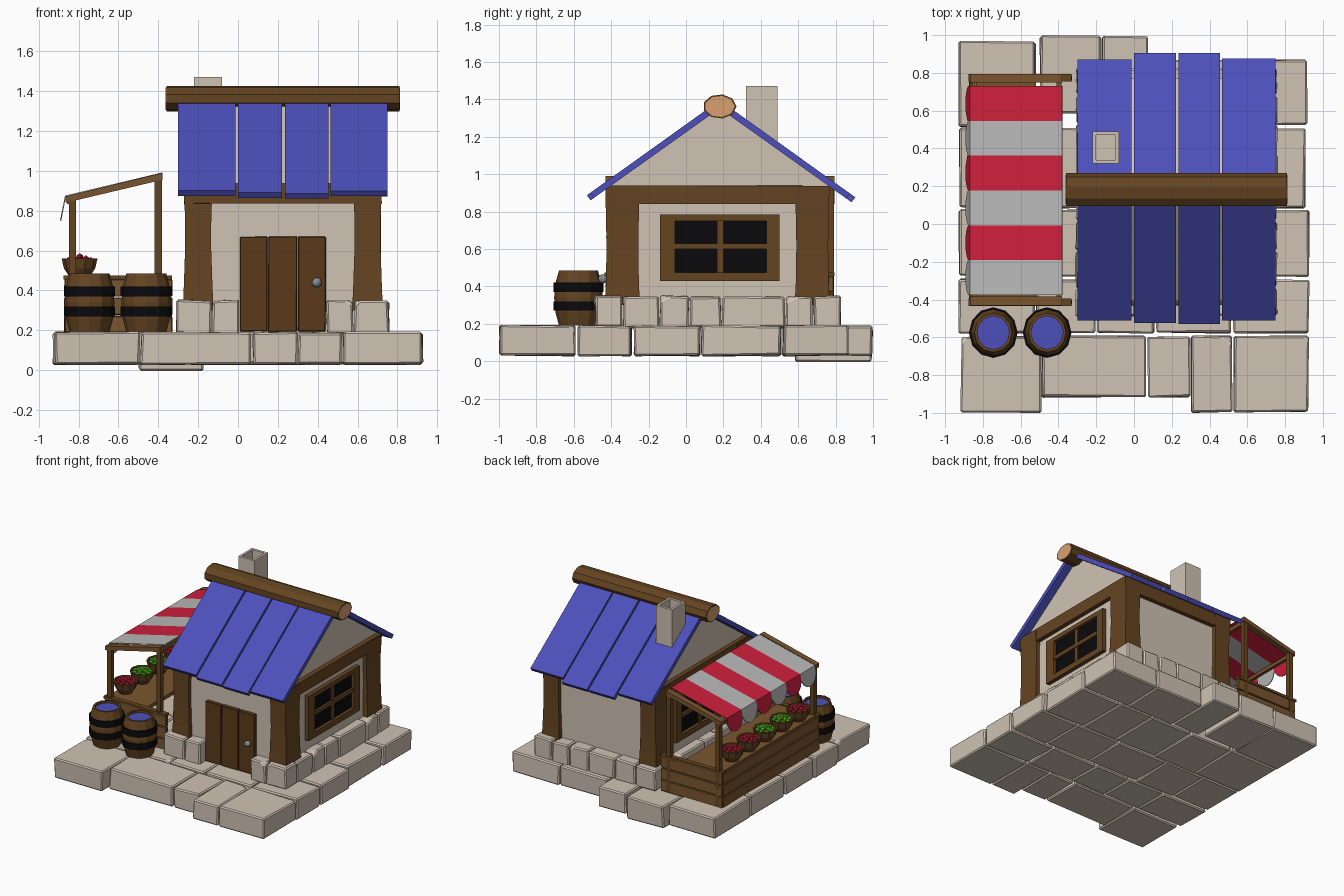
import bpy, bmesh, random
from math import pi, cos, sin, sqrt
from mathutils import Vector

if "Cube" in bpy.data.objects:
    bpy.data.objects.remove(bpy.data.objects["Cube"])

random.seed(4)


def mat(name, r, g, b):
    m = bpy.data.materials.new(name)
    m.diffuse_color = [(c / 255) ** 2.2 for c in (r, g, b)] + [1]
    m.use_nodes = True
    m.node_tree.nodes["Principled BSDF"].inputs["Base Color"].default_value = m.diffuse_color
    return m


STONE = mat("stone", 206, 193, 178)
WOOD = mat("timber", 101, 70, 38)
DOOR = mat("door_wood", 92, 60, 32)
PALE = mat("stall_wood", 120, 86, 50)
CUT = mat("cut_wood", 215, 160, 112)
BLUE = mat("blue", 78, 81, 186)
BLACK = mat("black", 18, 18, 20)
RED = mat("red", 205, 36, 62)
GREEN = mat("green", 90, 200, 40)
GREY = mat("cloth_grey", 184, 184, 184)
METAL = mat("metal", 140, 145, 150)


def finish(name, bm, material):
    bmesh.ops.recalc_face_normals(bm, faces=bm.faces[:])
    me = bpy.data.meshes.new(name)
    bm.to_mesh(me)
    bm.free()
    me.materials.append(material)
    ob = bpy.data.objects.new(name, me)
    bpy.context.collection.objects.link(ob)
    return ob


def box(name, x0, x1, y0, y1, z0, z1, material, jit=0.0, bevel=0.0, chip=0.0):
    bm = bmesh.new()
    bmesh.ops.create_cube(bm, size=1)
    lo, hi = Vector((x0, y0, z0)), Vector((x1, y1, z1))
    for v in bm.verts:
        for i in range(3):
            v.co[i] = (lo[i] if v.co[i] < 0 else hi[i]) + random.uniform(-jit, jit)
    if chip:  # slice off one upper corner
        c = max(bm.verts, key=lambda v: v.co.z + random.uniform(0, .04)).co.copy()
        n = (c - (lo + hi) / 2).normalized()
        n = Vector((n.x + .4 * (n.x > 0) - .2, n.y, abs(n.z) + .5)).normalized()
        bmesh.ops.bisect_plane(bm, geom=bm.verts[:] + bm.edges[:] + bm.faces[:],
                               plane_co=c - n * chip, plane_no=n, clear_outer=True)
        bmesh.ops.holes_fill(bm, edges=bm.edges[:])
    if bevel:
        bmesh.ops.bevel(bm, geom=bm.edges[:], offset=bevel, segments=1,
                        affect='EDGES', clamp_overlap=True)
    return finish(name, bm, material)


def stone(name, x0, x1, y0, y1, z0, z1):
    return box(name, x0 + .004, x1 - .004, y0 + .004, y1 - .004, z0, z1, STONE,
               .005, .009, random.choice((0, .015, .025)))


def prism(name, axis, pts, a, b, material):
    """Extrude a 2D profile along x (profile y,z) or y (profile x,z)."""
    put = (lambda p, t: (t, *p)) if axis == 'x' else (lambda p, t: (p[0], t, p[1]))
    bm = bmesh.new()
    A = [bm.verts.new(put(p, a)) for p in pts]
    B = [bm.verts.new(put(p, b)) for p in pts]
    bm.faces.new(A)
    bm.faces.new(B)
    for i in range(len(pts)):
        j = (i + 1) % len(pts)
        bm.faces.new((A[i], A[j], B[j], B[i]))
    return finish(name, bm, material)


def loft(name, cx, cy, rings, n, material):
    """Stack rings (rx, ry, z); n=4 gives a square section of half-size rx, ry."""
    k, ph = (sqrt(2), pi / 4) if n == 4 else (1, 0)
    bm = bmesh.new()
    R = [[bm.verts.new((cx + k * rx * cos(ph + 2 * pi * i / n),
                        cy + k * ry * sin(ph + 2 * pi * i / n), z)) for i in range(n)]
         for rx, ry, z in rings]
    bm.faces.new(R[0])
    bm.faces.new(R[-1])
    for a, b in zip(R, R[1:]):
        for i in range(n):
            j = (i + 1) % n
            bm.faces.new((a[i], a[j], b[j], b[i]))
    return finish(name, bm, material)


# paving: rows of stones (y0, y1, x breaks)
for y0, y1, xs in ((-.58, -.29, (-.93, -.52, -.2, .11, .52, .93)),
                   (-.28, .08, (-.93, -.6, -.25, .2, .6, .93)),
                   (.08, .51, (-.93, -.5, -.12, .25, .55, .91)),
                   (.52, .87, (.08, .5, .92))):
    for a, b in zip(xs, xs[1:]):
        stone("paving_stone", a, b, y0, y1, .03, .19)
for a, b, y0, y1, z0 in ((-.92, -.49, -1, -.59, .03), (-.49, .07, -.92, -.59, .03),
                         (.07, .30, -.92, -.59, .03), (.30, .525, -1, -.59, .03),
                         (.525, .93, -1, -.59, .03), (-.93, -.52, .51, .97, .03),
                         (-.50, -.17, .58, 1, 0), (-.17, .08, .52, 1, .03)):
    stone("paving_stone", a, b, y0, y1, z0, .19 if z0 else .175)

# foundation blocks
for a, b in ((-.31, -.13), (-.13, .01), (.44, .58), (.58, .76)):
    stone("foundation_front", a, b, -.49, -.34, .18, .35)
YB = (-.34, -.14, .02, .19, .53, .68)
for a, b in zip(YB, YB[1:]):
    stone("foundation_right", .62, .76, a, b, .18, .35 - .01 * random.random())
    stone("foundation_left", -.31, -.17, a, b, .18, .35 - .01 * random.random())
XB = (-.31, -.13, .05, .28, .45, .6, .76)
for a, b in zip(XB, XB[1:]):
    stone("foundation_back", a, b, .68, .83, .18, .35 - .01 * random.random())

# plaster walls and gables
box("plaster_walls", -.235, .685, -.395, .73, .18, .94, STONE)
prism("gables", 'x', [(-.41, .935), (.77, .935), (.18, 1.37)], -.235, .685, STONE)

# timber frame: wavy corner posts and top beams
for cx in (-.20, .65):
    for cy in (-.34, .675):
        loft("corner_post", cx, cy, [(.077, .094, .3), (.072, .088, .42), (.065, .085, .62),
                                     (.066, .088, .78), (.074, .092, .93)], 4, WOOD)
for y0, y1 in ((-.43, -.36), (.69, .765)):
    box("eave_beam", -.27, .72, y0, y1, .835, .935, WOOD, .003)
for x0, x1 in ((-.27, -.2), (.65, .72)):
    box("gable_beam", x0, x1, -.43, .765, .84, .94, WOOD, .003)

# windows on both side walls
for s in (1, -1):
    def wbox(name, d0, d1, *rest):
        a, b = sorted((.225 + s * d0, .225 + s * d1))
        box(name, a, b, *rest)
    wbox("window_glass", .44, .468, -.08, .45, .46, .77, BLACK)
    wbox("window_frame_top", .44, .492, -.14, .50, .75, .785, WOOD)
    wbox("window_frame_sill", .44, .492, -.14, .50, .43, .475, WOOD)
    wbox("window_frame_side", .44, .492, -.14, -.06, .475, .75, WOOD)
    wbox("window_frame_side", .44, .492, .43, .50, .475, .75, WOOD)
    wbox("window_mullion", .44, .48, .165, .20, .475, .75, WOOD)
    wbox("window_transom", .44, .485, -.06, .43, .60, .63, WOOD)

# door planks and knob
for a, b in ((.01, .148), (.152, .296), (.30, .44)):
    box("door_plank", a, b, -.425, -.38, .195, .67, DOOR, .002, .004)
bm = bmesh.new()
bmesh.ops.create_icosphere(bm, subdivisions=2, radius=.025)
bmesh.ops.translate(bm, verts=bm.verts[:], vec=(.395, -.445, .44))
finish("door_knob", bm, METAL)

# roof planks on both slopes
for x0, x1, f, b in ((-.30, -.012, -.51, .872), (0, .222, -.525, .905),
                     (.235, .455, -.53, .905), (.465, .75, -.512, .876)):
    for e, d in ((f, 1), (b, -1)):
        w = abs(e - .18)
        prism("roof_plank", 'x', [(.18, 1.395), (e, 1.395 - .715 * w),
                                  (e + d * .02, 1.368 - .715 * w), (.18, 1.352)], x0, x1, BLUE)

# ridge log with pale cut ends
for name, rx, ry, a, b, m in (("ridge_log", .065, .09, -.36, .81, WOOD),
                              ("ridge_log_end", .057, .08, -.363, .813, CUT)):
    prism(name, 'x', [(.18 + ry * cos(pi * i / 4.5), 1.362 + rx * sin(pi * i / 4.5))
                      for i in range(9)], a, b, m)

# hollow chimney
loft("chimney", -.15, .405, [(.07, .085, 1.1), (.07, .085, 1.47), (.052, .065, 1.47),
                             (.052, .065, 1.3)], 4, STONE)

# barrels
for cx in (-.745, -.46):
    prof = ((.1, .19), (.118, .26), (.125, .34), (.118, .42), (.1, .485), (.085, .485), (.085, .45))
    loft("barrel", cx, -.575, [(r, r * 1.04, z) for r, z in prof], 12, WOOD)
    loft("barrel_water", cx, -.575, [(.086, .089, .44), (.086, .089, .468)], 12, BLUE)
    for z in (.27, .37):
        loft("barrel_band", cx, -.575, [(.129, .134, z), (.129, .134, z + .05)], 12, BLACK)

# stall counter: plank panels, rim and shelf
for i in range(3):
    z0 = .185 + .092 * i
    box("counter_plank", -.872, -.84, -.42, .78, z0, z0 + .087, PALE, .002, .004)
    for y in (-.43, .76):
        box("counter_end_plank", -.868, -.33, y, y + .03, z0, z0 + .087, PALE, .002, .004)
for y in (-.435, .755):
    box("counter_end_rim", -.875, -.33, y, y + .04, .455, .475, WOOD)
box("counter_shelf", -.86, -.52, -.41, .77, .44, .468, PALE)

# stall posts and awning rails
for y in (-.425, .755):
    for x, z in ((-.83, .86), (-.40, .96)):
        box("stall_post", x - .018, x + .018, y, y + .036, .19, z, WOOD)
    prism("awning_rail", 'y', [(-.865, .84), (-.38, .955), (-.38, .99), (-.865, .872)],
          y - .006, y + .04, PALE)
box("awning_beam_high", -.41, -.385, -.42, .78, .94, .97, PALE)
box("awning_beam_low", -.858, -.835, -.42, .78, .835, .862, PALE)

# striped awning with scalloped valance
STEP = 1.105 / 6
for i in range(6):
    y1 = .73 - STEP * i
    bm = bmesh.new()
    top = [bm.verts.new(c) for c in ((-.38, y1, .992), (-.38, y1 - STEP, .992),
                                     (-.868, y1 - STEP, .876), (-.868, y1, .876))]
    bm.faces.new(top)
    lobe = []
    for k in range(9):
        t = k / 8
        drop = .055 + .07 * sin(pi * t) ** .6 if 0 < k < 8 else .055
        lobe.append(bm.verts.new((-.868 - drop * .2, y1 - STEP * t, .876 - drop)))
    bm.faces.new([top[2], top[3]] + lobe)
    ob = finish("awning_stripe", bm, GREY if i % 2 else RED)
    ob.modifiers.new("thickness", 'SOLIDIFY').thickness = .006

# bowls of fruit on the counter
for i, m in enumerate((RED, RED, GREEN, GREEN, RED)):
    cy = .56 - .2075 * i
    loft("fruit_bowl", -.795, cy, [(r, r, z) for r, z in (
        (.05, .468), (.078, .51), (.09, .56), (.078, .56), (.06, .52))], 10, WOOD)
    bm = bmesh.new()
    for k in range(13):
        r = 0 if k == 0 else .03 if k < 5 else .056
        a = k * 2 * pi / (4 if k < 5 else 8)
        res = bmesh.ops.create_icosphere(bm, subdivisions=1, radius=.02)
        bmesh.ops.translate(bm, verts=res["verts"], vec=(
            -.795 + r * cos(a), cy + r * sin(a), .567 - r * .35))
    finish("fruit", bm, m)
